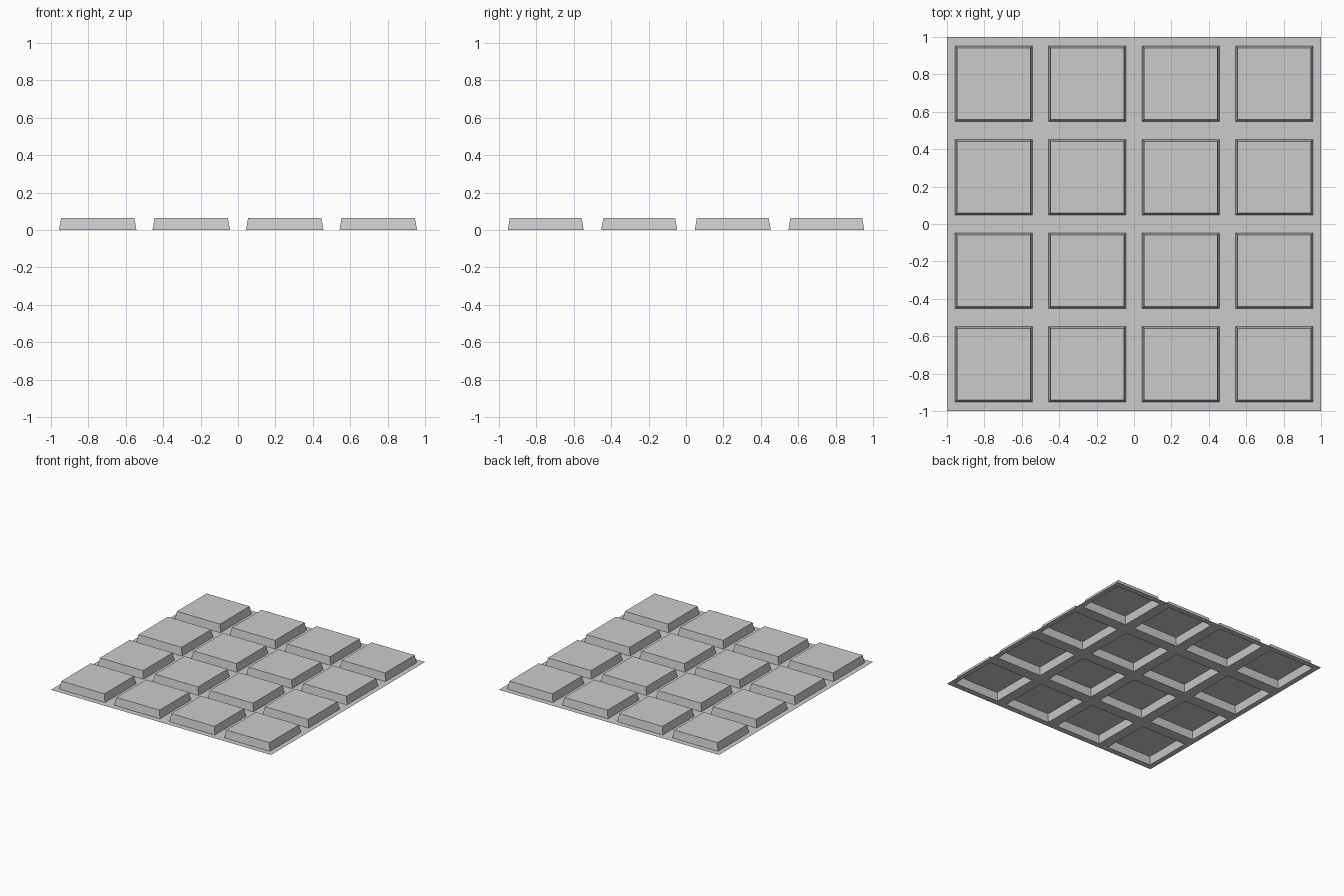
import bpy
import bmesh

cube = bpy.data.objects.get("Cube")
if cube:
    bpy.data.objects.remove(cube, do_unlink=True)

TILES = 4
HEIGHT = 0.064
FOOT = (0.207, 0.203)   # half size of a tile at its foot
TOP = (0.196, 0.192)    # half size of a tile at its top

# Single grey material
grey = bpy.data.materials.new("light grey")
grey.use_nodes = True
colour = (0.6, 0.6, 0.6, 1)
grey.diffuse_color = colour
grey.node_tree.nodes["Principled BSDF"].inputs["Base Color"].default_value = colour


def place_face(face, half, z):
    """Resize a rectangular face about its centre and set its height."""
    centre = face.calc_center_median()
    for v in face.verts:
        v.co.x = centre.x + (half[0] if v.co.x > centre.x else -half[0])
        v.co.y = centre.y + (half[1] if v.co.y > centre.y else -half[1])
        v.co.z = z


# Thin open sheet, one cell per tile
bm = bmesh.new()
bmesh.ops.create_grid(bm, x_segments=TILES, y_segments=TILES, size=1)
cells = list(bm.faces)

# Flat margins first, then raised tiles with sloping sides, hollow beneath
for half, z in ((FOOT, 0), (TOP, HEIGHT)):
    bmesh.ops.inset_individual(bm, faces=cells, thickness=0.01)
    for cell in cells:
        place_face(cell, half, z)

bm.normal_update()
mesh = bpy.data.meshes.new("tiled_panel")
bm.to_mesh(mesh)
bm.free()
mesh.materials.append(grey)
panel = bpy.data.objects.new("tiled_panel", mesh)
bpy.context.collection.objects.link(panel)
